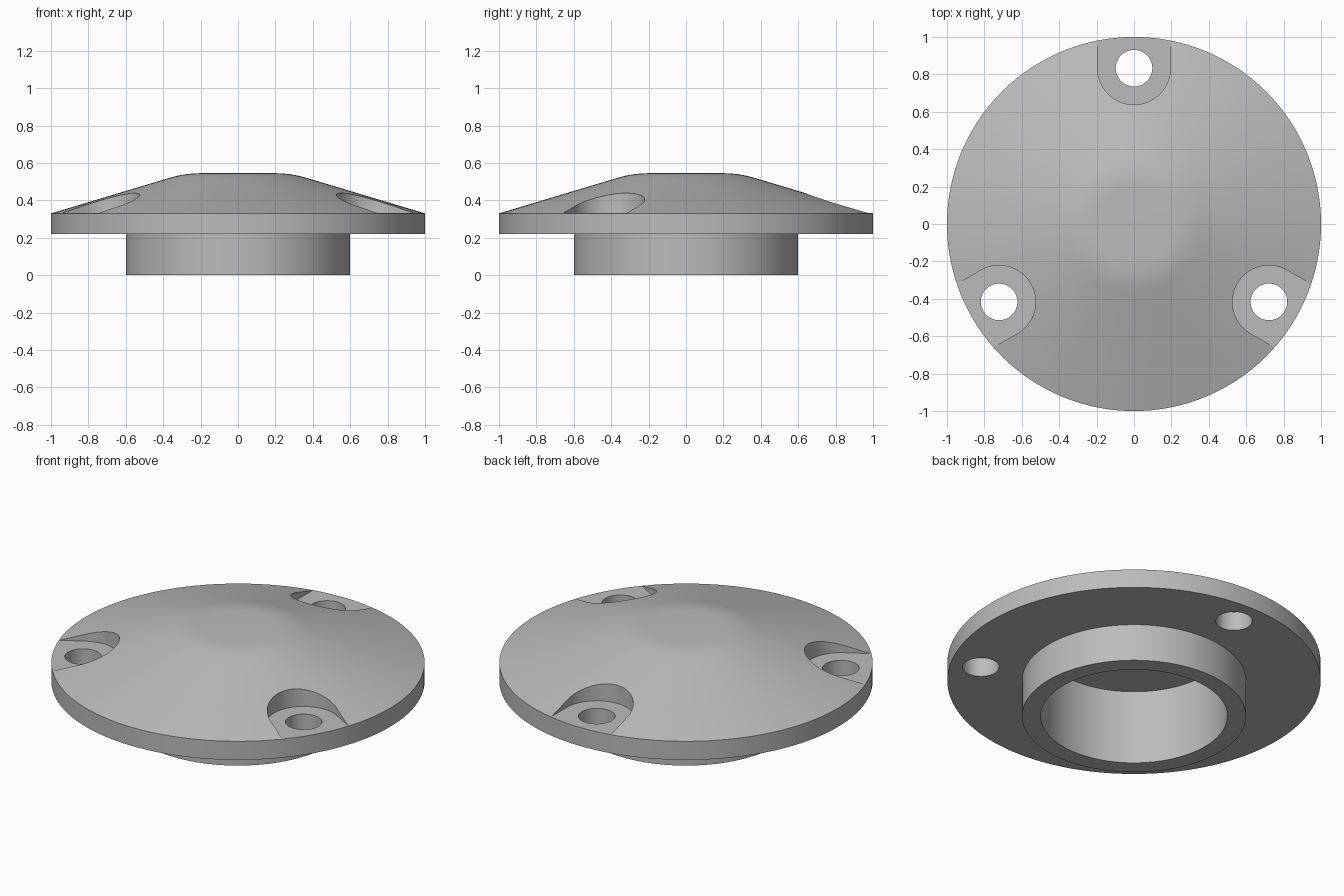
import bpy
import bmesh
from math import sin, cos, pi, radians, atan
from mathutils import Vector, Matrix

default = bpy.data.objects.get("Cube")
if default:
    bpy.data.objects.remove(default, do_unlink=True)

SEGMENTS = 128
RIM_LOW, RIM_HIGH, TOP = 0.22, 0.33, 0.545
SLOPE = 0.30
BOLT_RADIUS = 0.833

gray = bpy.data.materials.new("satin gray")
gray.use_nodes = True
gray.diffuse_color = (0.5, 0.5, 0.5, 1)
gray.node_tree.nodes["Principled BSDF"].inputs["Base Color"].default_value = (0.5, 0.5, 0.5, 1)


def make_object(name, bm):
    bmesh.ops.recalc_face_normals(bm, faces=bm.faces)
    mesh = bpy.data.meshes.new(name)
    bm.to_mesh(mesh)
    bm.free()
    mesh.materials.append(gray)
    obj = bpy.data.objects.new(name, mesh)
    bpy.context.collection.objects.link(obj)
    return obj


def lathe(name, profile):
    """Spin an (r, z) profile that starts and ends on the axis."""
    bm = bmesh.new()
    verts = [bm.verts.new((r, 0, z)) for r, z in profile]
    edges = [bm.edges.new(pair) for pair in zip(verts, verts[1:])]
    bmesh.ops.spin(bm, geom=verts + edges, cent=(0, 0, 0), axis=(0, 0, 1),
                   angle=2 * pi, steps=SEGMENTS)
    bmesh.ops.remove_doubles(bm, verts=bm.verts, dist=1e-4)
    return make_object(name, bm)


def prism(bm, outline, low, high, matrix):
    """Extrude a flat outline upward."""
    face = bm.faces.new([bm.verts.new(matrix @ Vector((x, y, low))) for x, y in outline])
    grown = bmesh.ops.extrude_face_region(bm, geom=[face])["geom"]
    bmesh.ops.translate(bm, vec=(0, 0, high - low),
                        verts=[v for v in grown if isinstance(v, bmesh.types.BMVert)])


def arc(radius, start, end, steps):
    return [(radius * cos(start + (end - start) * i / steps),
             BOLT_RADIUS + radius * sin(start + (end - start) * i / steps))
            for i in range(steps + 1)]


# Rounded blend between the cone and the flat crown
corner = 1 - (TOP - RIM_HIGH) / SLOPE
reach = 0.085
tilt = atan(SLOPE)
start = Vector((corner + reach * cos(tilt), TOP - reach * sin(tilt)))
end = Vector((corner - reach, TOP))
mid = Vector((corner, TOP))
blend = [tuple(start * (1 - t) ** 2 + mid * 2 * t * (1 - t) + end * t ** 2)
         for t in (i / 8 for i in range(9))]

# Flange, hollow spigot and domed top in one turned body
flange = lathe("domed_flange", [
    (0, 0.44), (0.5, 0.44), (0.5, 0), (0.6, 0), (0.6, RIM_LOW),
    (1, RIM_LOW), (1, RIM_HIGH)] + blend + [(0, TOP)])

# Three open-ended screw pockets and their through holes
pockets, holes = bmesh.new(), bmesh.new()
for k in range(3):
    turn = Matrix.Rotation(radians(120 * k), 4, "Z")
    prism(pockets, arc(0.195, pi, 2 * pi, 32) + [(0.195, 1.2), (-0.195, 1.2)],
          RIM_HIGH + 0.001, 0.8, turn)
    prism(holes, arc(0.098, 0, 2 * pi, 48)[:-1], 0.1, 0.7, turn)

bpy.context.view_layer.objects.active = flange
for name, bm in (("pocket_cutter", pockets), ("hole_cutter", holes)):
    cutter = make_object(name, bm)
    cutter.hide_render = True
    cut = flange.modifiers.new(name, "BOOLEAN")
    cut.operation = "DIFFERENCE"
    cut.solver = "EXACT"
    cut.object = cutter
    bpy.ops.object.modifier_apply(modifier=name)
    bpy.data.objects.remove(cutter, do_unlink=True)

# Smooth turned surfaces, crisp machined edges
bpy.ops.object.select_all(action="DESELECT")
flange.select_set(True)
bpy.ops.object.shade_smooth_by_angle(angle=radians(10))
